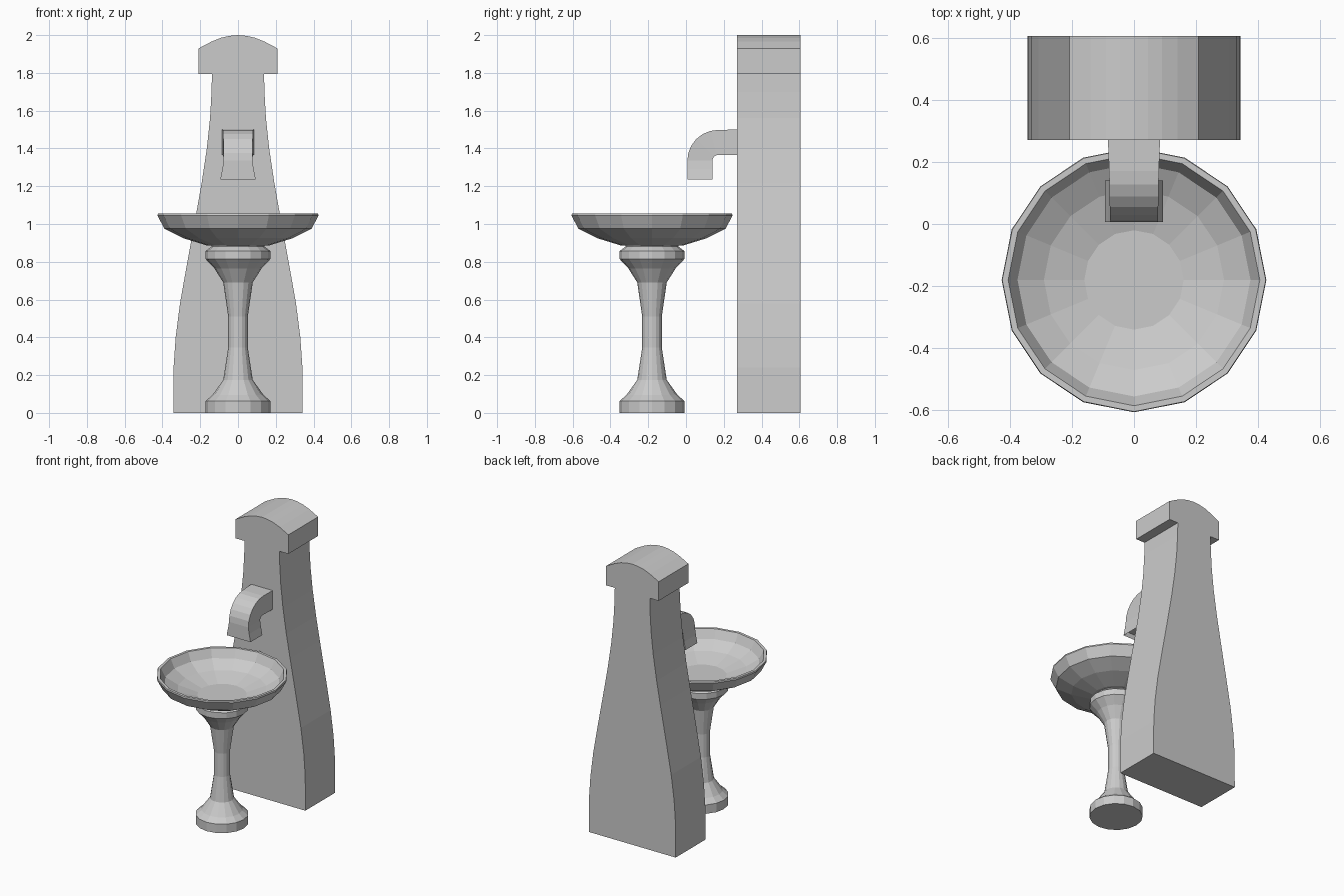
import bpy, bmesh, math

if "Cube" in bpy.data.objects:
    bpy.data.objects.remove(bpy.data.objects["Cube"])

stone = bpy.data.materials.new("grey stone")
stone.diffuse_color = (0.6, 0.6, 0.6, 1)
stone.use_nodes = True
stone.node_tree.nodes["Principled BSDF"].inputs["Base Color"].default_value = stone.diffuse_color

BASIN_Y = -0.18


def finish(name, bm):
    bmesh.ops.recalc_face_normals(bm, faces=bm.faces)
    mesh = bpy.data.meshes.new(name)
    bm.to_mesh(mesh)
    bm.free()
    mesh.materials.append(stone)
    obj = bpy.data.objects.new(name, mesh)
    bpy.context.collection.objects.link(obj)
    return obj


def loft(bm, rings):
    """Bridge rings of points in order and cap both ends; returns the last cap."""
    loops = [[bm.verts.new(p) for p in ring] for ring in rings]
    n = len(loops[0])
    for a, b in zip(loops, loops[1:]):
        for i in range(n):
            j = (i + 1) % n
            bm.faces.new((a[i], a[j], b[j], b[i]))
    bm.faces.new(loops[0][::-1])
    return bm.faces.new(loops[-1])


def turned(name, profile, sides=16):
    """Lathe a (radius, height) profile around the basin axis."""
    bm = bmesh.new()
    angles = [2 * math.pi * i / sides for i in range(sides)]
    loft(bm, [[(r * math.cos(a), BASIN_Y + r * math.sin(a), z) for a in angles]
              for r, z in profile])
    return finish(name, bm)


# Pedestal: round foot, waisted stem and collar
turned("pedestal", [(0.172, 0), (0.172, 0.063), (0.135, 0.095), (0.078, 0.175),
                    (0.052, 0.345), (0.052, 0.51), (0.078, 0.69), (0.125, 0.765),
                    (0.172, 0.815), (0.172, 0.857), (0.14, 0.88), (0.14, 0.89)])

# Basin: outside from the bottom up, over the rim, then down the inside
turned("basin", [(0.16, 0.885), (0.29, 0.925), (0.39, 0.975), (0.426, 1.045),
                 (0.424, 1.055), (0.405, 1.055), (0.375, 0.995), (0.29, 0.948),
                 (0.16, 0.91)])

# Back pillar: half outline mirrored in x, with wide arched cap, extruded in depth
half = [(0.342, 0), (0.341, 0.24), (0.33, 0.4), (0.307, 0.58), (0.268, 0.8),
        (0.222, 1.05), (0.192, 1.22), (0.165, 1.4), (0.148, 1.56), (0.14, 1.7),
        (0.138, 1.794), (0.208, 1.794), (0.208, 1.93), (0.14, 1.966),
        (0.09, 1.986), (0.045, 1.996)]
outline = half + [(0, 2.0)] + [(-x, z) for x, z in reversed(half)]
bm = bmesh.new()
loft(bm, [[(x, y, z) for x, z in outline] for y in (0.27, 0.605)])
finish("back_pillar", bm)


# Spout: square tube that bends down, narrows and flares at the mouth
def section(outer, inner, w):
    return [(-w, *outer), (w, *outer), (w, *inner), (-w, *inner)]


rings = [section((0.275, 1.5), (0.275, 1.365), 0.084)]
BENDS = 6
for i in range(BENDS + 1):
    a = math.pi / 2 * (1 + i / BENDS)
    c, s = math.cos(a), math.sin(a)
    rings.append(section((0.17 + 0.163 * c, 1.335 + 0.163 * s),
                         (0.17 + 0.03 * c, 1.335 + 0.03 * s),
                         0.08 - 0.004 * i / BENDS))
rings.append(section((0.007, 1.29), (0.14, 1.29), 0.083))
rings.append(section((0.007, 1.235), (0.14, 1.235), 0.094))
bm = bmesh.new()
mouth = loft(bm, rings)
bmesh.ops.recalc_face_normals(bm, faces=bm.faces)
# Recessed mouth opening
bmesh.ops.inset_region(bm, faces=[mouth], thickness=0.012)
for v in mouth.verts:
    v.co.z += 0.03
finish("spout", bm)
